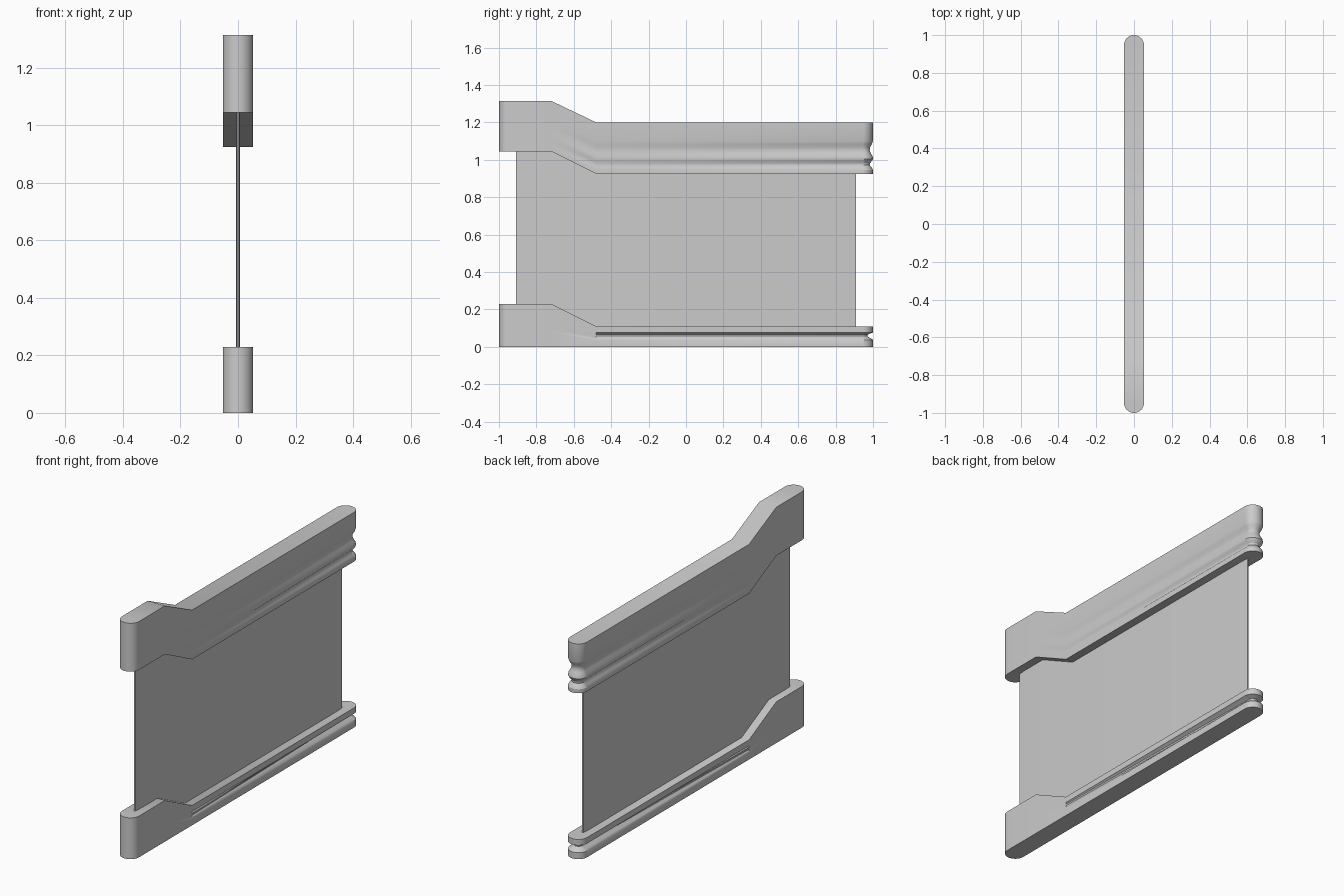
import bpy, bmesh, math

cube = bpy.data.objects.get("Cube")
if cube:
    bpy.data.objects.remove(cube, do_unlink=True)

grey = bpy.data.materials.new("plain_grey")
grey.use_nodes = True
grey.diffuse_color = (0.6, 0.6, 0.6, 1)
grey.node_tree.nodes["Principled BSDF"].inputs["Base Color"].default_value = (0.6, 0.6, 0.6, 1)

R = 0.053           # half width of the rails
SEG = 12            # segments in each rounded end
Y_HIGH, Y_LOW = -0.72, -0.48    # ends of the sloped stretch


def finish(name, bm):
    bmesh.ops.recalc_face_normals(bm, faces=bm.faces)
    mesh = bpy.data.meshes.new(name)
    bm.to_mesh(mesh)
    bm.free()
    obj = bpy.data.objects.new(name, mesh)
    bpy.context.collection.objects.link(obj)
    mesh.materials.append(grey)
    bpy.ops.object.select_all(action='DESELECT')
    obj.select_set(True)
    bpy.context.view_layer.objects.active = obj
    bpy.ops.object.shade_smooth_by_angle(angle=math.radians(30))
    return obj


def blend(y, front, back):
    """Height that steps from front to back along the slope."""
    f = min(max((y - Y_HIGH) / (Y_LOW - Y_HIGH), 0), 1)
    return front + (back - front) * f


def outline(depth):
    """Half plan outline; the grooves only cut into the rounded back end."""
    pts = []
    for i in range(SEG + 1):
        a = math.pi / 2 * i / SEG
        pts.append((R * math.sin(a), -1 + R - R * math.cos(a)))
    pts += [(R, Y_HIGH), (R, Y_LOW)]
    for i in range(SEG + 1):
        a = math.pi / 2 * i / SEG
        r = R - depth
        pts.append((r * math.cos(a), 1 - R + r * math.sin(a)))
    return pts


def rail(name, bottom, top, rows):
    """bottom and top are (front, back) heights; rows are (fraction, groove depth)."""
    bm = bmesh.new()
    rings = []
    for t, depth in rows:
        half = outline(depth)
        loop = half + [(-x, y) for x, y in half[-2:0:-1]]
        ring = []
        for x, y in loop:
            lo, hi = blend(y, *bottom), blend(y, *top)
            ring.append(bm.verts.new((x, y, lo + t * (hi - lo))))
        rings.append(ring)
    n = len(rings[0])
    for a, b in zip(rings, rings[1:]):
        for i in range(n):
            j = (i + 1) % n
            bm.faces.new((a[i], a[j], b[j], b[i]))
    # Caps, as strips across the width so the slope stays crisp
    for ring in (rings[0], rings[-1]):
        for i in range(n // 2):
            quad = [ring[i], ring[i + 1], ring[-i - 1], ring[-i % n]]
            bm.faces.new(list(dict.fromkeys(quad)))
    return finish(name, bm)


# Grooved rails
rail("top_rail", (1.045, 0.925), (1.315, 1.2),
     [(0, 0), (0.08, 0), (0.13, 0.008), (0.17, 0.018), (0.21, 0.016), (0.25, 0.006),
      (0.29, 0), (0.34, 0.002), (0.40, 0.012), (0.46, 0.018), (0.52, 0.016),
      (0.58, 0.006), (0.64, 0), (1, 0)])
rail("bottom_rail", (0, 0), (0.23, 0.11),
     [(0, 0), (0.33, 0), (0.39, 0.006), (0.45, 0.02), (0.52, 0.03),
      (0.60, 0.028), (0.66, 0.012), (0.70, 0), (1, 0)])

# Thin sheet between the rails, thinning a little at both ends
bm = bmesh.new()
side = [(0.004, -0.91), (0.007, -0.86), (0.007, 0.86), (0.004, 0.91)]
plan = side + [(-x, y) for x, y in reversed(side)]
face = bm.faces.new([bm.verts.new((x, y, 0.08)) for x, y in plan])
ext = bmesh.ops.extrude_face_region(bm, geom=[face])
bmesh.ops.translate(bm, vec=(0, 0, 1.02),
                    verts=[g for g in ext["geom"] if isinstance(g, bmesh.types.BMVert)])
finish("panel", bm)
